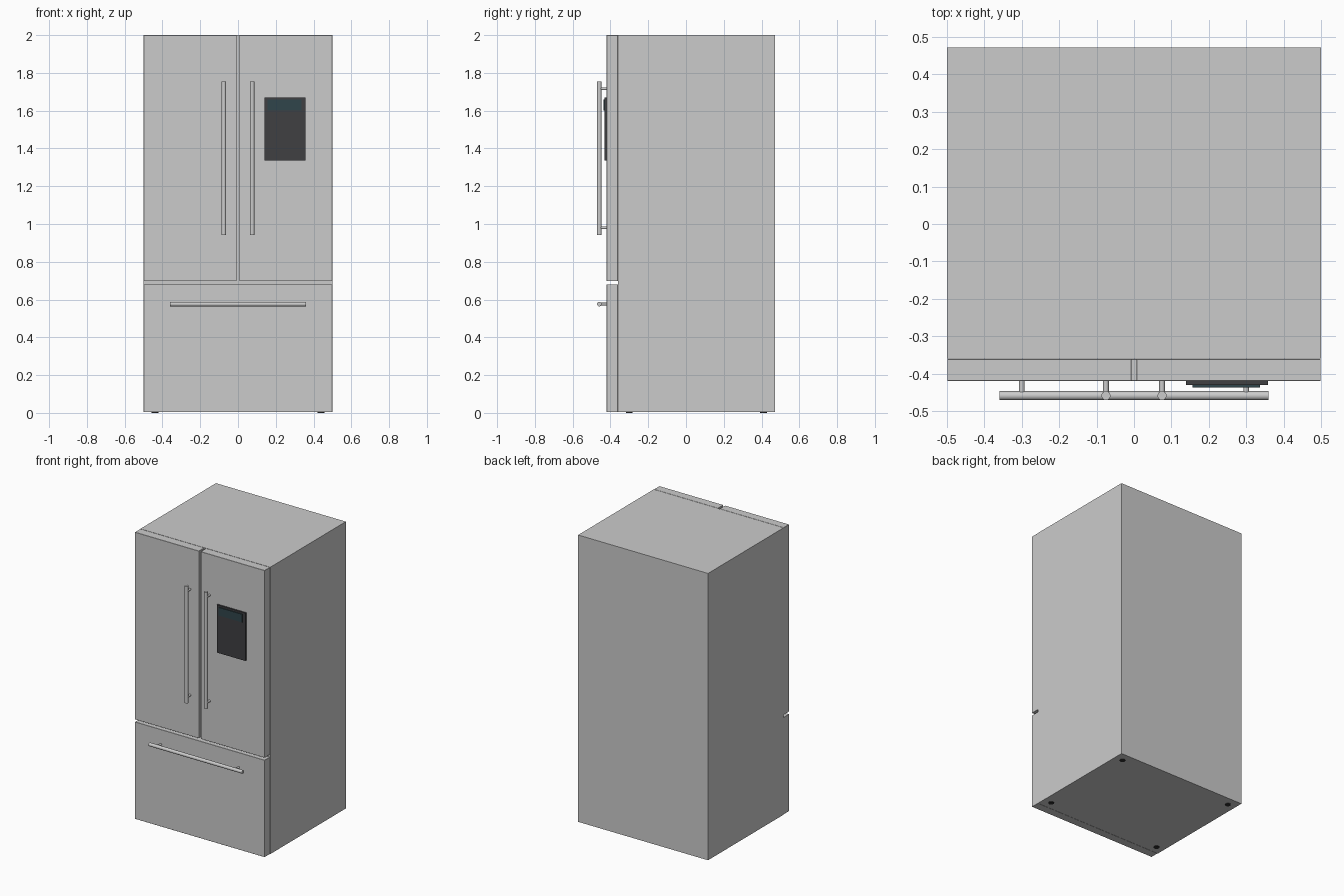
import bpy, math
from mathutils import Vector

if "Cube" in bpy.data.objects:
    bpy.data.objects.remove(bpy.data.objects["Cube"])


def material(name, color):
    m = bpy.data.materials.new(name)
    m.diffuse_color = (*color, 1)
    m.use_nodes = True
    m.node_tree.nodes["Principled BSDF"].inputs["Base Color"].default_value = m.diffuse_color
    return m


dark = material("dark_plastic", (0.05, 0.05, 0.055))
glass = material("display_glass", (0.03, 0.06, 0.07))
rubber = material("rubber", (0.03, 0.03, 0.03))


def box(name, x, y, z, mat=None, bevel=0):
    """Box from (min, max) ranges on each axis."""
    bpy.ops.mesh.primitive_cube_add(size=1, location=[sum(r) / 2 for r in (x, y, z)])
    o = bpy.context.object
    o.name = name
    o.scale = [r[1] - r[0] for r in (x, y, z)]
    bpy.ops.object.transform_apply(location=False, rotation=False, scale=True)
    if mat:
        o.data.materials.append(mat)
    if bevel:
        b = o.modifiers.new("Bevel", 'BEVEL')
        b.width, b.segments = bevel, 1
    return o


def rod(name, a, b, radius, mat=None, sides=24):
    """Cylinder between two points."""
    a, b = Vector(a), Vector(b)
    bpy.ops.mesh.primitive_cylinder_add(vertices=sides, radius=radius,
                                        depth=(b - a).length, location=(a + b) / 2)
    o = bpy.context.object
    o.name = name
    o.rotation_euler = (b - a).to_track_quat('Z', 'Y').to_euler()
    bpy.ops.object.shade_smooth_by_angle(angle=math.radians(35))
    if mat:
        o.data.materials.append(mat)
    return o


FRONT, SEAM, BACK = -0.42, -0.36, 0.472
BAR_Y, BAR_R, POST_R = -0.459, 0.012, 0.0075

# Cabinet
box("cabinet", (-0.5, 0.5), (SEAM + 0.001, BACK), (0.004, 2.0))

# Pair of upper doors with vertical bar handles
for side, s in (("left", -1), ("right", 1)):
    box(f"{side}_door", sorted((s * 0.007, s * 0.499)), (FRONT, SEAM - 0.001),
        (0.697, 2.0), bevel=0.001)
    hx = s * 0.075
    rod(f"{side}_door_handle", (hx, BAR_Y, 0.942), (hx, BAR_Y, 1.755), BAR_R)
    for end, z in (("lower", 0.98), ("upper", 1.716)):
        rod(f"{side}_handle_{end}_post", (hx, FRONT + 0.002, z), (hx, BAR_Y, z), POST_R)

# Freezer drawer with horizontal bar handle
box("freezer_drawer", (-0.499, 0.499), (FRONT, SEAM - 0.001), (0.005, 0.68), bevel=0.001)
rod("drawer_handle", (-0.36, BAR_Y, 0.576), (0.36, BAR_Y, 0.576), BAR_R)
for side, x in (("left", -0.3), ("right", 0.3)):
    rod(f"drawer_handle_{side}_post", (x, FRONT + 0.002, 0.576), (x, BAR_Y, 0.576), POST_R)

# Water dispenser panel and its display
box("dispenser_panel", (0.139, 0.358), (-0.431, FRONT + 0.001), (1.337, 1.67), dark)
box("dispenser_display", (0.157, 0.337), (-0.437, -0.43), (1.602, 1.658), glass)

# Levelling feet
for sx, xn in ((-0.44, "left"), (0.44, "right")):
    for y, yn in ((-0.30, "front"), (0.41, "back")):
        rod(f"{yn}_{xn}_foot", (sx, y, 0), (sx, y, 0.008), 0.018, rubber)
